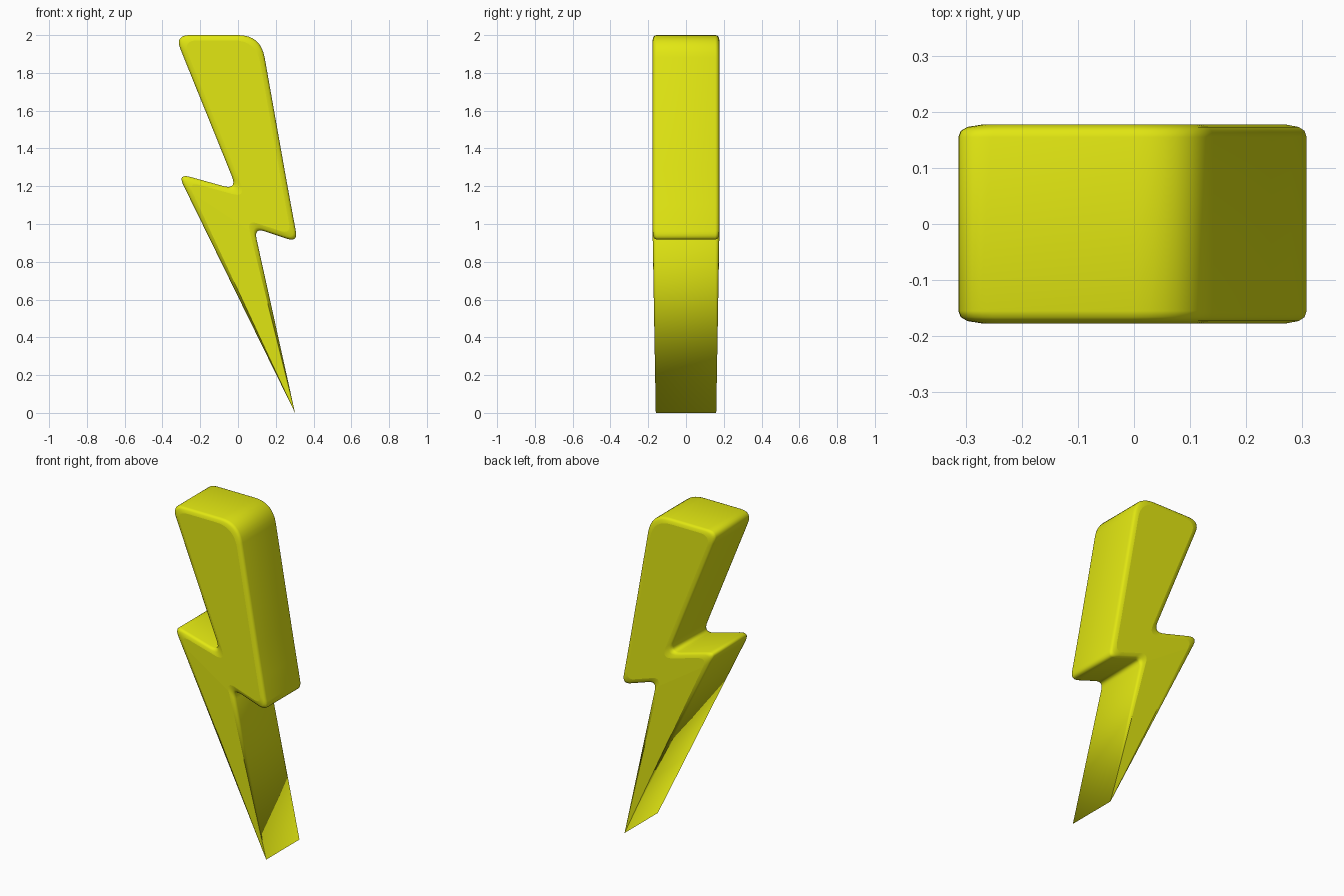
import bpy, bmesh
from mathutils import Vector

if "Cube" in bpy.data.objects:
    bpy.data.objects.remove(bpy.data.objects["Cube"])

# Bolt outline, clockwise from top left: x, z, corner rounding
CORNERS = [(-0.335, 2.0, 0.08), (0.12, 2.0, 0.12), (0.262, 1.2, 0.10),
           (0.317, 0.903, 0.06), (0.085, 0.98, 0.06), (0.302, 0.0, 0.0),
           (-0.32, 1.268, 0.07), (-0.003, 1.18, 0.08)]
# Rounded rim: inset from the outline, half depth
RIM = [(0.0, 0.155), (0.003, 0.166), (0.011, 0.173), (0.028, 0.177)]
TIP_DEPTH = 0.16
STEPS = 8


def outline(inset):
    """Inset the polygon and round its corners; returns (x, z, is_tip)."""
    pts = [Vector(c[:2]) for c in CORNERS]
    n = len(pts)
    moved = []
    for i, p in enumerate(pts):
        a = (p - pts[i - 1]).normalized()
        b = (pts[(i + 1) % n] - p).normalized()
        na, nb = Vector((a.y, -a.x)), Vector((b.y, -b.x))
        d = inset if CORNERS[i][2] else 0.0
        moved.append(p + (na + nb) / (1 + na.dot(nb)) * d)
    out = []
    for i, p in enumerate(moved):
        cut = CORNERS[i][2]
        if not cut:
            out.append((p.x, p.y, True))
            continue
        s = p + (moved[i - 1] - p).normalized() * cut
        e = p + (moved[(i + 1) % n] - p).normalized() * cut
        for k in range(STEPS + 1):
            t = k / STEPS
            q = s * (1 - t) ** 2 + p * 2 * t * (1 - t) + e * t * t
            out.append((q.x, q.y, False))
    return out


# Stack of rings from front cap to back cap
bm = bmesh.new()
levels = [(d, -y) for d, y in reversed(RIM)] + RIM
rings = []
for d, y in levels:
    side = 1 if y > 0 else -1
    rings.append([bm.verts.new((x, side * TIP_DEPTH if tip else y, z))
                  for x, z, tip in outline(d)])
for r0, r1 in zip(rings, rings[1:]):
    for i in range(len(r0)):
        j = (i + 1) % len(r0)
        bm.faces.new((r0[i], r0[j], r1[j], r1[i])).smooth = True
for cap in (rings[0], rings[-1]):
    bm.faces.new(cap).smooth = False
bmesh.ops.remove_doubles(bm, verts=bm.verts, dist=1e-5)
bmesh.ops.recalc_face_normals(bm, faces=bm.faces)
bmesh.ops.triangulate(bm, faces=[f for f in bm.faces if len(f.verts) > 4])

# Bolt object and colour
mesh = bpy.data.meshes.new("lightning_bolt")
bm.to_mesh(mesh)
bm.free()
yellow = bpy.data.materials.new("yellow")
yellow.diffuse_color = (0.76, 0.80, 0.006, 1)
yellow.use_nodes = True
yellow.node_tree.nodes["Principled BSDF"].inputs["Base Color"].default_value = yellow.diffuse_color
mesh.materials.append(yellow)
bolt = bpy.data.objects.new("lightning_bolt", mesh)
bpy.context.collection.objects.link(bolt)
